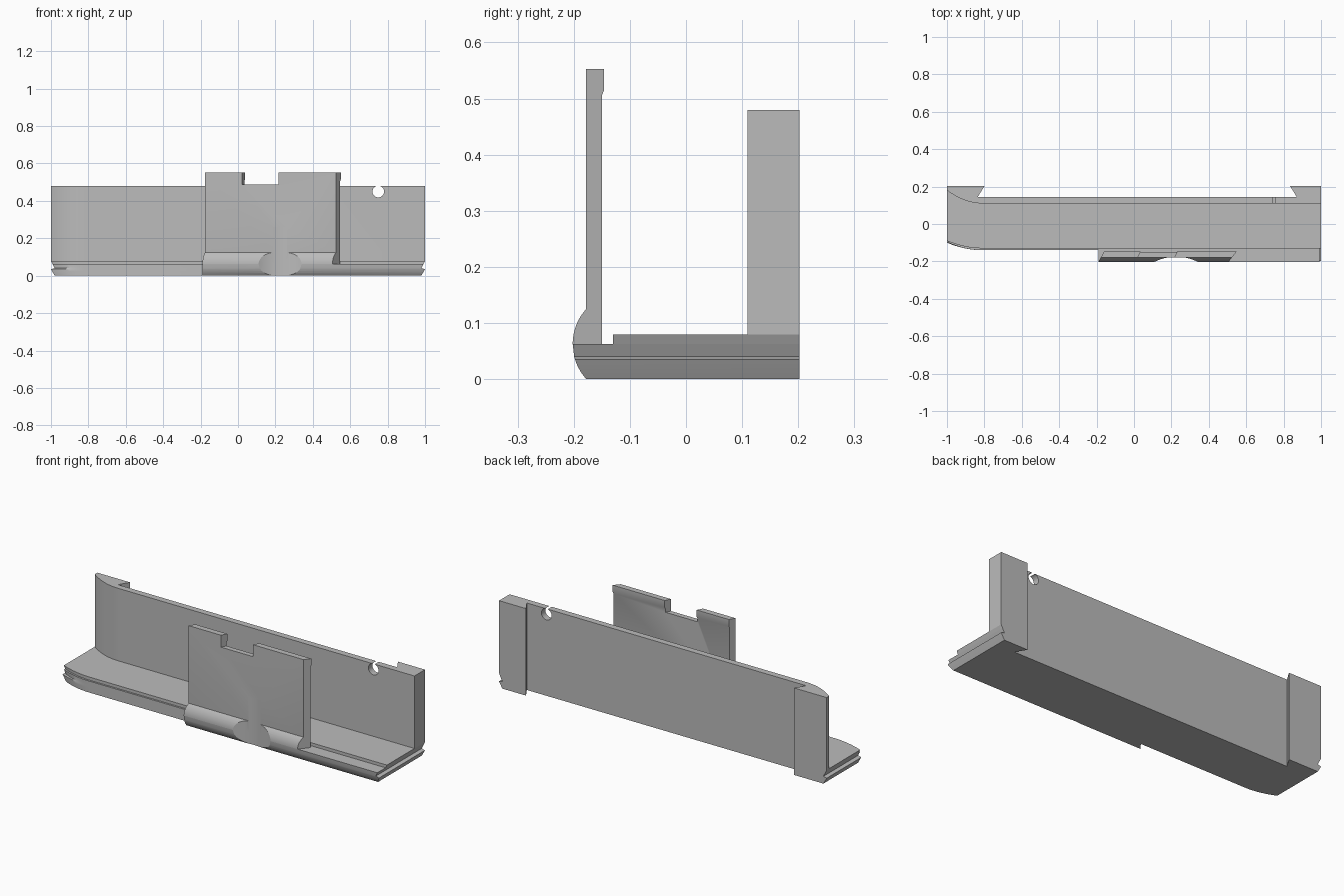
import bpy, bmesh, math
from mathutils import Matrix, Vector

cube = bpy.data.objects.get("Cube")
if cube:
    bpy.data.objects.remove(cube, do_unlink=True)

grey = bpy.data.materials.new("plain_grey")
grey.use_nodes = True
grey.diffuse_color = (0.5, 0.5, 0.5, 1)
grey.node_tree.nodes["Principled BSDF"].inputs["Base Color"].default_value = (0.5, 0.5, 0.5, 1)

BACK, WALL_BACK, WALL_FRONT = 0.202, 0.145, 0.11
SHELF, FLOOR, WALL_TOP, PANEL_TOP = 0.063, 0.08, 0.48, 0.553


def finish(name, bm):
    bmesh.ops.recalc_face_normals(bm, faces=bm.faces)
    mesh = bpy.data.meshes.new(name)
    bm.to_mesh(mesh)
    bm.free()
    mesh.materials.append(grey)
    obj = bpy.data.objects.new(name, mesh)
    bpy.context.collection.objects.link(obj)
    return obj


def loft(name, rings):
    """Closed solid through rings of matching points."""
    bm = bmesh.new()
    loops = [[bm.verts.new(p) for p in ring] for ring in rings]
    n = len(loops[0])
    for a, b in zip(loops, loops[1:]):
        for i in range(n):
            j = (i + 1) % n
            bm.faces.new((a[i], a[j], b[j], b[i]))
    bm.faces.new(loops[0])
    bm.faces.new(loops[-1])
    return finish(name, bm)


def cylinder(name, centre, radius, depth, axis):
    bm = bmesh.new()
    turn = Vector((0, 0, 1)).rotation_difference(Vector(axis)).to_matrix().to_4x4()
    bmesh.ops.create_cone(bm, cap_ends=True, segments=96, radius1=radius, radius2=radius,
                          depth=depth, matrix=Matrix.Translation(centre) @ turn)
    return finish(name, bm)


def activate(obj):
    bpy.ops.object.select_all(action='DESELECT')
    obj.select_set(True)
    bpy.context.view_layer.objects.active = obj


def cut(obj, cutter):
    cutter.hide_render = True
    mod = obj.modifiers.new("cut", 'BOOLEAN')
    mod.operation, mod.solver, mod.object = 'DIFFERENCE', 'EXACT', cutter
    activate(obj)
    bpy.ops.object.modifier_apply(modifier=mod.name)


def roll_y(z):
    """Front surface of the rounded grip."""
    return -0.109 - math.sqrt(0.093 ** 2 - (z - 0.0625) ** 2)


def left_curve(y, rise, end):
    """Plan curve from the left run out to the end at x = end."""
    return [(-0.81 + (end + 0.81) * t / 12, y + rise * (t / 12) ** 2) for t in range(13)]


def back_edge(inset):
    """Rear plan outline with the two undercut end blocks."""
    return [(-1 + inset, BACK), (-0.80, BACK), (-0.835, WALL_BACK),
            (0.87, WALL_BACK), (0.835, BACK), (1 - inset, BACK)]


# Base with grooved ends, rounded front edge and raised floor
def base_ring(z, inset, right_front, left_front):
    plan = left_curve(left_front, 0.04, -1 + inset) + back_edge(inset)
    plan += [(1 - inset, right_front), (-0.19, right_front), (-0.16, left_front)]
    return [(x, y, z) for x, y in plan]


levels = [(0, 0.02), (0.012, 0.013), (0.024, 0.006), (0.035, 0), (0.04, 0.02), (SHELF, 0.008)]
rings = [base_ring(z, inset, roll_y(z), -0.14) for z, inset in levels]
rings += [base_ring(SHELF, 0.008, -0.13, -0.13), base_ring(FLOOR, 0, -0.13, -0.13)]
base = loft("base", rings)

# Back wall with curved left end, end blocks and a round hole
wall_plan = left_curve(WALL_FRONT, 0.07, -1) + back_edge(0) + [(1, WALL_FRONT)]
wall = loft("back_wall", [[(x, y, z) for x, y in wall_plan] for z in (FLOOR, WALL_TOP)])
hole = cylinder("hole_cutter", (0.75, 0.13, 0.45), 0.031, 0.3, (0, 1, 0))
cut(wall, hole)

# Front clip panel with rounded foot, slanted ends and a thin lip at the top
profile = [(roll_y(z), z) for z in [SHELF + 0.062 * i / 10 for i in range(11)]]
profile += [(-0.178, 0.126), (-0.178, PANEL_TOP), (-0.146, PANEL_TOP), (-0.146, 0.515),
            (-0.15, 0.505), (-0.15, SHELF)]


def slanted(x, slope):
    return [(x + slope * (y + 0.202), y, z) for y, z in profile]


panel = loft("clip_panel", [slanted(-0.19, 0.55), slanted(0.505, 0.8)])

# Notch in the panel top
notch_plan = [(0.01, -0.2), (0.205, -0.2), (0.24, -0.13), (0.045, -0.13)]
notch = loft("notch_cutter", [[(x, y, z) for x, y in notch_plan] for z in (0.487, 0.6)])
cut(panel, notch)

# Scooped thumb grip through the rounded foot and base edge
scoop = cylinder("scoop_cutter", (0.225, -0.433, 0.06), 0.258, 0.4, (0, 0, 1))
cut(panel, scoop)
cut(base, scoop)

for helper in (hole, notch, scoop):
    bpy.data.objects.remove(helper, do_unlink=True)

for part in (base, wall, panel):
    activate(part)
    bpy.ops.object.shade_smooth_by_angle(angle=math.radians(25))
